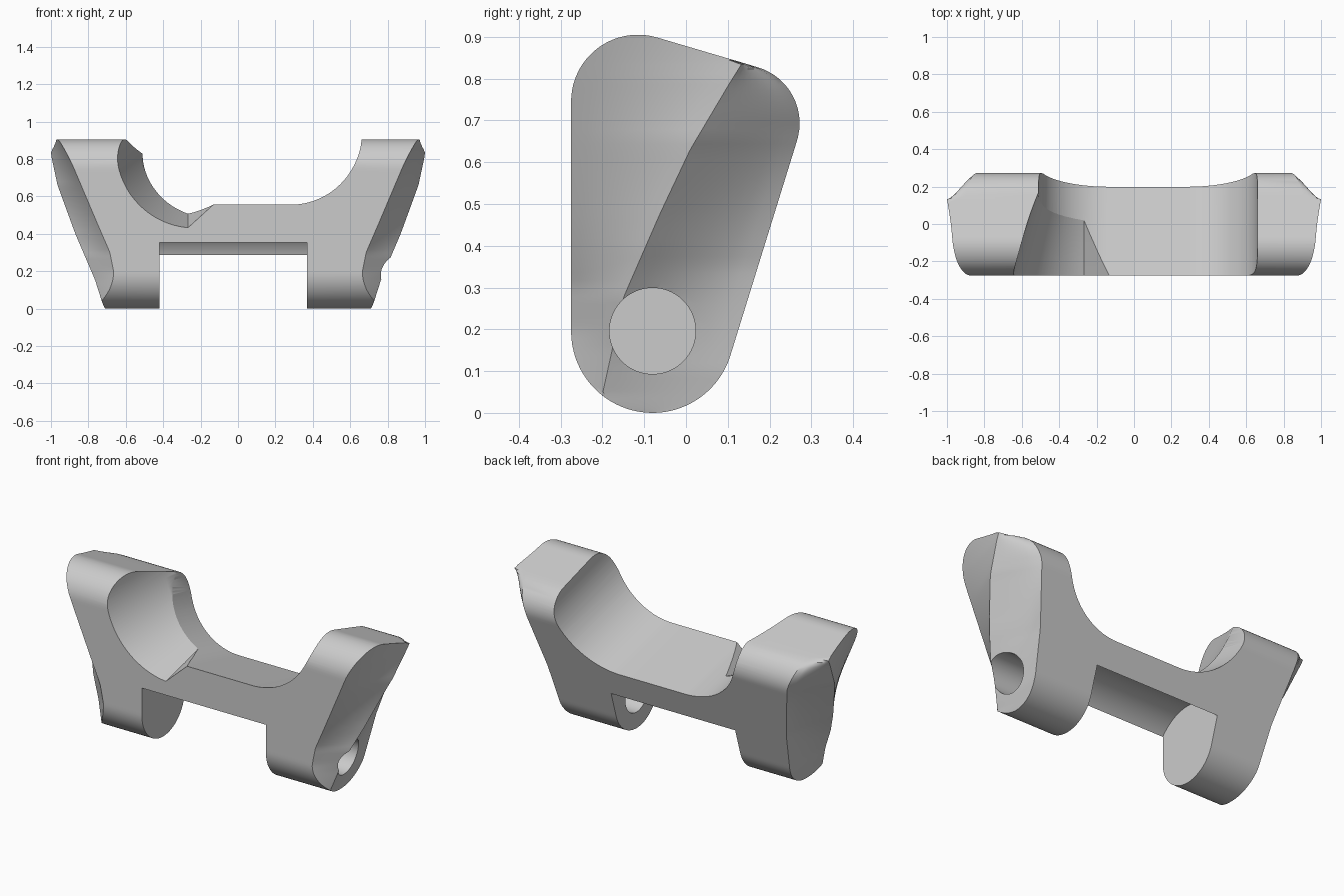
import bpy
import bmesh
from math import cos, sin, pi, acos, sqrt, radians
from mathutils import Vector
from mathutils.geometry import convex_hull_2d

cube = bpy.data.objects.get("Cube")
if cube:
    bpy.data.objects.remove(cube, do_unlink=True)

PIVOT_Y, PIVOT_Z = -0.08, 0.196

# Single plain grey material
grey = bpy.data.materials.new("plain grey")
grey.use_nodes = True
COLOUR = (0.6, 0.6, 0.6, 1)
grey.diffuse_color = COLOUR
grey.node_tree.nodes["Principled BSDF"].inputs["Base Color"].default_value = COLOUR


def loft(name, rings):
    """Skin a stack of equal-length closed rings and cap both ends."""
    bm = bmesh.new()
    loops = [[bm.verts.new(p) for p in ring] for ring in rings]
    n = len(loops[0])
    for a, b in zip(loops, loops[1:]):
        for i in range(n):
            j = (i + 1) % n
            bm.faces.new((a[i], a[j], b[j], b[i]))
    bm.faces.new(loops[0])
    bm.faces.new(loops[-1])
    bmesh.ops.recalc_face_normals(bm, faces=bm.faces)
    mesh = bpy.data.meshes.new(name)
    bm.to_mesh(mesh)
    bm.free()
    obj = bpy.data.objects.new(name, mesh)
    bpy.context.collection.objects.link(obj)
    obj.data.materials.append(grey)
    return obj


def table(points, z):
    """Piecewise linear lookup."""
    for (z0, v0), (z1, v1) in zip(points, points[1:]):
        if z <= z1:
            break
    return v0 + (v1 - v0) * (z - z0) / (z1 - z0)


# Side outline: hull of three circles (y, z, radius)
outline = [Vector((y + r * cos(a * pi / 48), z + r * sin(a * pi / 48)))
           for y, z, r in ((PIVOT_Y, 0.195, 0.195), (-0.115, 0.745, 0.16), (0.132, 0.693, 0.14))
           for a in range(96)]
hull = [outline[i] for i in convex_hull_2d(outline)]


def span(z):
    """Front and back y of the outline at a height."""
    ys = []
    for p, q in zip(hull, hull[1:] + hull[:1]):
        if (p.y - z) * (q.y - z) <= 0 and p.y != q.y:
            ys.append(p.x + (q.x - p.x) * (z - p.y) / (q.y - p.y))
    return min(ys), max(ys)


# Outer flank: front edge, crease and back edge, each by height
FRONT_X = [(0, .665), (.2, .665), (.3, .685), (.45, .75), (.78, .89), (.91, .945)]
CREASE_Y = [(0, -.21), (.045, -.2), (.28, -.148), (.475, -.063), (.63, .01), (.79, .105), (.91, .18)]
CREASE_X = [(0, .72), (.045, .73), (.155, .765), (.4, .87), (.66, .965), (.8, .995), (.91, 1.012)]
BACK_X = [(0, .71), (.1, .73), (.35, .76), (.68, .835), (.8, .88), (.91, .95)]


def flank(y, z, back):
    fx, cy, cx, bx = (table(t, z) for t in (FRONT_X, CREASE_Y, CREASE_X, BACK_X))
    if y <= cy:
        return fx + (cx - fx) * (y + 0.275) / (cy + 0.275)
    t = min(1, (y - cy) / max(back - cy, 0.01))
    return cx + (bx - cx) * (1 - (1 - t) ** (2.2 - 1.9 * z))


ROWS, STEPS = 72, 8
rings = []
for k in range(ROWS + 1):
    z = 0.4525 - 0.4523 * cos(pi * k / ROWS)
    front, back = span(z)
    margin = 0.03 * (back - front)
    mid = min(max(table(CREASE_Y, z), front + margin), back - margin)
    ys = [front + (mid - front) * i / STEPS for i in range(STEPS)]
    ys += [mid + (back - mid) * i / STEPS for i in range(STEPS + 1)]
    side = [(flank(y, z, back), y, z) for y in ys]
    rings.append(side + [(-x, y, z) for x, y, z in reversed(side)])
body = loft("bracket_body", rings)


def arc(cx, cz, r, start, end, n=32):
    return [(cx + r * cos(start + (end - start) * i / n),
             cz + r * sin(start + (end - start) * i / n)) for i in range(n + 1)]


# Saddle cut, running down toward the back
R = 0.38
saddle = [(-0.13 - R, 1.4)] + arc(-0.13, 0.935, R, pi, 1.5 * pi)
saddle += arc(0.28, 0.935, R, 1.5 * pi, 2 * pi) + [(0.28 + R, 1.4)]
saddle_cut = loft("saddle_cut", [[(x, y, z - 0.25 * (y + 0.275)) for x, z in saddle]
                                 for y in (-0.4, 0.4)])

# Slanted scoop in the front of the right-hand ear, with a sloping end wall
scoop_rings = []
for y in (-0.32, -0.1, 0.1, 0.32):
    d = y + 0.275
    cx, cz, r = -0.23 + 0.28 * d, 0.85 + 0.2 * d, 0.42
    pts = [(cx - r, 1.4)] + arc(cx, cz, r, pi, 2 * pi - acos((-0.267 - cx) / r))
    ex, ez = pts[-1]
    pts += [(ex + 0.66, ez + 0.6), (ex + 0.66, 1.4)]
    scoop_rings.append([(x, y, z) for x, z in pts])
scoop_cut = loft("scoop_cut", scoop_rings)


# Round cuts about the pivot: gap between the legs, and pin hole in one leg
def pivot_cut(name, r, x0, x1):
    ring = arc(PIVOT_Y, PIVOT_Z, r, 0, 2 * pi, 96)[:-1]
    return loft(name, [[(x, y, z) for y, z in ring] for x in (x0, x1)])


gap_cut = pivot_cut("gap_cut", 0.25, -0.42, 0.37)
hole_cut = pivot_cut("hole_cut", 0.103, 0.3, 1.1)

bpy.ops.object.select_all(action="DESELECT")
bpy.context.view_layer.objects.active = body
body.select_set(True)
for cutter in (saddle_cut, scoop_cut, gap_cut, hole_cut):
    mod = body.modifiers.new(cutter.name, "BOOLEAN")
    mod.operation, mod.solver, mod.object = "DIFFERENCE", "EXACT", cutter
    bpy.ops.object.modifier_apply(modifier=mod.name)
    bpy.data.objects.remove(cutter, do_unlink=True)

bpy.ops.object.shade_smooth_by_angle(angle=radians(25))
